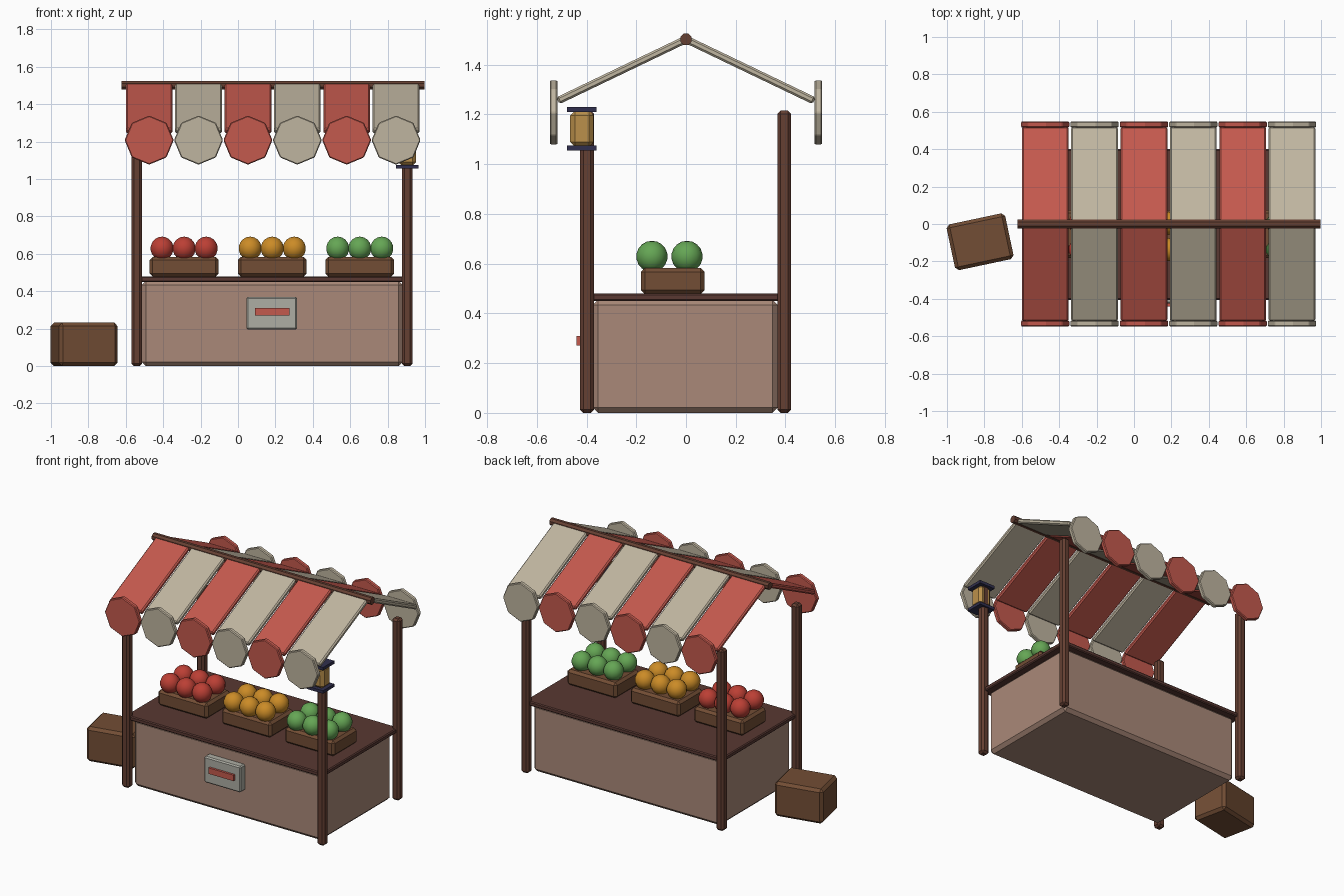
import bpy, math
from mathutils import Vector

if "Cube" in bpy.data.objects:
    bpy.data.objects.remove(bpy.data.objects["Cube"])


def material(name, rgb):
    m = bpy.data.materials.new(name)
    m.diffuse_color = (*rgb, 1)
    m.use_nodes = True
    m.node_tree.nodes["Principled BSDF"].inputs["Base Color"].default_value = m.diffuse_color
    return m


WOOD = material("wood", (0.13, 0.05, 0.032))
CRATE = material("crate_wood", (0.17, 0.075, 0.035))
TOP = material("counter_wood", (0.10, 0.04, 0.032))
PANEL = material("panel", (0.40, 0.25, 0.19))
RED = material("red_cloth", (0.55, 0.10, 0.075))
CREAM = material("cream_cloth", (0.52, 0.46, 0.35))
SIGN = material("sign_grey", (0.42, 0.42, 0.37))
METAL = material("dark_metal", (0.03, 0.028, 0.075))
GLOW = material("lantern_glass", (0.50, 0.28, 0.07))
FRUITS = [("apple", material("apple_red", (0.50, 0.05, 0.035))),
          ("orange", material("orange", (0.60, 0.26, 0.02))),
          ("melon", material("melon_green", (0.13, 0.38, 0.09)))]


def finish(name, mat, bevel=0):
    ob = bpy.context.object
    ob.name = name
    ob.data.materials.append(mat)
    if bevel:
        b = ob.modifiers.new("chamfer", "BEVEL")
        b.width, b.segments = bevel, 1
    return ob


def box(name, lo, hi, mat, bevel=0, rot=(0, 0, 0)):
    lo, hi = Vector(lo), Vector(hi)
    bpy.ops.mesh.primitive_cube_add(size=1, location=(lo + hi) / 2, rotation=rot)
    bpy.context.object.scale = hi - lo
    bpy.ops.object.transform_apply(location=False, rotation=False, scale=True)
    return finish(name, mat, bevel)


def cylinder(name, sides, r, depth, loc, rot, mat, bevel=0):
    bpy.ops.mesh.primitive_cylinder_add(vertices=sides, radius=r, depth=depth,
                                        location=loc, rotation=rot)
    return finish(name, mat, bevel)


# Counter body and top
box("counter_body", (-0.515, -0.375, 0), (0.88, 0.37, 0.455), PANEL, 0.022)
box("counter_top", (-0.548, -0.405, 0.45), (0.912, 0.40, 0.48), TOP, 0.006)

# Four posts
for side, x in (("left", -0.541), ("right", 0.905)):
    for end, y in (("front", -0.398), ("back", 0.395)):
        box(f"{end}_{side}_post", (x - 0.028, y - 0.028, 0),
            (x + 0.028, y + 0.028, 1.215), WOOD, 0.013)

# Front sign with red bar
box("sign_board", (0.045, -0.425, 0.195), (0.315, -0.37, 0.37), SIGN, 0.008)
box("sign_bar", (0.09, -0.44, 0.27), (0.275, -0.42, 0.31), RED)

# Fruit crates, each with six fruits
for (fruit, mat), cx in zip(FRUITS, (-0.288, 0.183, 0.651)):
    box(f"{fruit}_crate", (cx - 0.184, -0.181, 0.478),
        (cx + 0.184, 0.075, 0.583), CRATE, 0.016)
    for row, y in enumerate((-0.137, 0.004)):
        for col in range(3):
            bpy.ops.mesh.primitive_uv_sphere_add(
                segments=14, ring_count=9, radius=0.063,
                location=(cx + (col - 1) * 0.118, y, 0.629))
            finish(f"{fruit}_{row}_{col}", mat)
            bpy.ops.object.shade_smooth()

# Loose crate on the ground
box("ground_crate", (-0.983, -0.22, 0), (-0.663, 0.03, 0.232), CRATE, 0.018,
    (0, 0, math.radians(12)))

# Lantern on the front right post
box("lantern_glass", (0.857, -0.467, 1.07), (0.953, -0.371, 1.215), GLOW, 0.02)
for part, z in (("base", 1.055), ("cap", 1.21)):
    box(f"lantern_{part}", (0.845, -0.479, z), (0.965, -0.359, z + 0.02), METAL)

# Ridge pole
cylinder("ridge_pole", 8, 0.025, 1.62, (0.187, 0, 1.502),
         (math.pi / 2, math.pi / 8, math.pi / 2), WOOD)

# Striped awning: sloped strips with an octagonal flap at each lower edge
run, drop = 0.515, 0.247
length, slope = math.hypot(run, drop), math.atan2(drop, run)
for i in range(6):
    x = -0.475 + i * 0.264
    mat = (RED, CREAM)[i % 2]
    for end, s in (("front", -1), ("back", 1)):
        mid = Vector((x, s * run / 2, 1.502 - drop / 2))
        half = Vector((0.125, length / 2, 0.015))
        box(f"{end}_awning_strip_{i}", mid - half, mid + half, mat, 0.008,
            (-s * slope, 0, 0))
        cylinder(f"{end}_awning_flap_{i}", 8, 0.131, 0.03,
                 (x, s * 0.532, 1.208), (math.pi / 2, 0, 0), mat, 0.005)
